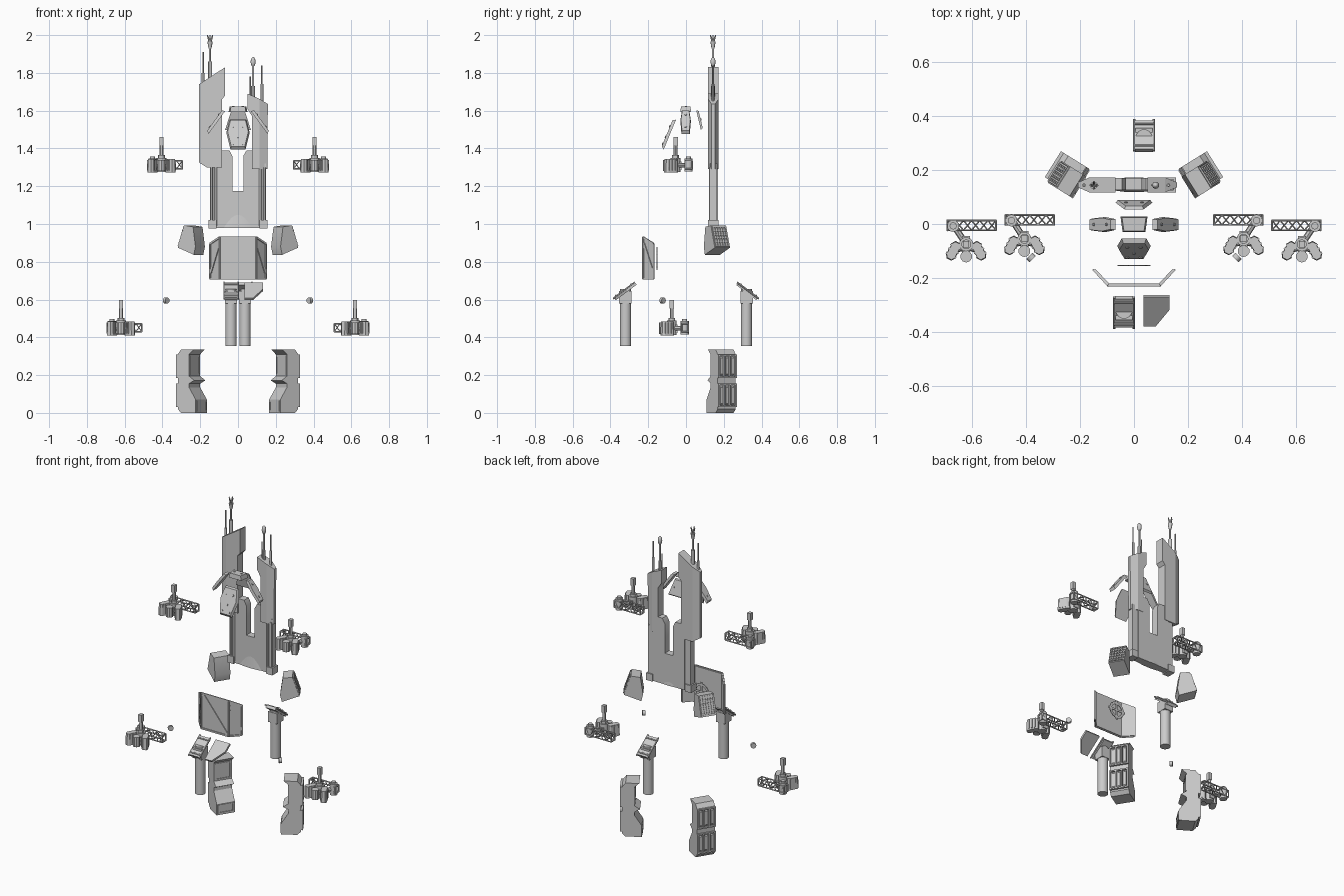
import bpy, bmesh, math
from mathutils import Matrix, Vector as V

if "Cube" in bpy.data.objects:
    bpy.data.objects.remove(bpy.data.objects["Cube"])

def frame(o, u, v):
    """Local axes u, v and u x v placed at o."""
    u, v = V(u).normalized(), V(v).normalized()
    m = Matrix((u, v, u.cross(v))).transposed().to_4x4()
    m.translation = V(o)
    return m

XZ = frame((0, 0, 0), (1, 0, 0), (0, 0, 1))      # depth runs along -y
XY = Matrix.Identity(4)

def prism(bm, m, pts, d0, d1, taper=1):
    c = sum((V(p) for p in pts), V((0, 0))) / len(pts)
    lo = [bm.verts.new(m @ V((x, y, d0))) for x, y in pts]
    hi = [bm.verts.new(m @ V((c.x + (x - c.x) * taper, c.y + (y - c.y) * taper, d1))) for x, y in pts]
    n = len(pts)
    f = [bm.faces.new(lo[::-1]), bm.faces.new(hi)]
    f += [bm.faces.new((lo[i], lo[(i + 1) % n], hi[(i + 1) % n], hi[i])) for i in range(n)]
    bmesh.ops.recalc_face_normals(bm, faces=f)
    return lo + hi

def box(bm, m, u0, u1, v0, v1, w0, w1, taper=1):
    return prism(bm, m, [(u0, v0), (u1, v0), (u1, v1), (u0, v1)], w0, w1, taper)

def rod(bm, p, q, r, r2=None, n=12):
    p, q = V(p), V(q)
    rot = (q - p).to_track_quat('Z', 'Y').to_matrix().to_4x4()
    bmesh.ops.create_cone(bm, cap_ends=True, segments=n, radius1=r, radius2=r if r2 is None else r2,
                          depth=(q - p).length, matrix=Matrix.Translation((p + q) / 2) @ rot)

def strip(bm, m, a, b, wid, d0, d1):
    a, b = V(a), V(b)
    t = (b - a).normalized() * wid / 2
    s = V((-t.y, t.x))
    prism(bm, m, [a + s, a - s, b - s, b + s], d0, d1)

def finish(bm, name, m=None, flip=False):
    me = bpy.data.meshes.new(name)
    b = bm.copy()
    if m is not None:
        b.transform(m)
    if flip:
        bmesh.ops.reverse_faces(b, faces=b.faces[:])
    b.to_mesh(me)
    b.free()
    ob = bpy.data.objects.new(name, me)
    bpy.context.collection.objects.link(ob)
    bpy.ops.object.select_all(action='DESELECT')
    ob.select_set(True)
    bpy.context.view_layer.objects.active = ob
    bpy.ops.object.shade_smooth_by_angle(angle=math.radians(30))

MX = Matrix.Scale(-1, 4, (1, 0, 0))
def pair(bm, name, m=XY):
    finish(bm, name + "_left", m)
    finish(bm, name + "_right", MX @ m, True)

# Tower: slotted centre plate with flared skirt and side columns
bm = bmesh.new()
prism(bm, XZ, [(-.11, .98), (.11, .98), (.11, 1.39), (.045, 1.39), (.028, 1.36), (.028, 1.175),
               (-.03, 1.175), (-.03, 1.36), (-.045, 1.39), (-.11, 1.39)], -.17, -.125)
bmesh.ops.create_cone(bm, cap_ends=True, segments=32, radius1=.11, radius2=.025, depth=.195,
                      matrix=Matrix.Translation((0, .145, 1.0775)) @ Matrix.Diagonal((1, .25, 1, 1)))
for s in (-1, 1):
    a, b = sorted((s * .11, s * .148))
    box(bm, XZ, a, b, .98, 1.32, -.165, -.128)
    for x in (.118, .14):
        rod(bm, (s * x, .128, .99), (s * x, .128, 1.3), .007)
    a, b = sorted((s * .113, s * .156))
    box(bm, XZ, a, b, .975, 1.02, -.172, -.117)
finish(bm, "tower_base")

# Tower blades with tapered outer edges
def blade(name, body, edge, tip):
    bm = bmesh.new()
    prism(bm, XZ, body, -.172, -.117)
    for v in prism(bm, XZ, edge, -.172, -.117):
        if abs(v.co.x) > tip:
            v.co.y = .1445 + (v.co.y - .1445) * .35
    return bm
bm = blade("left", [(-.165, 1.3), (-.085, 1.3), (-.085, 1.66), (-.068, 1.68), (-.068, 1.83), (-.165, 1.767)],
           [(-.206, 1.325), (-.165, 1.3), (-.165, 1.767), (-.206, 1.74)], .2)
finish(bm, "tall_blade")
bm = blade("right", [(.05, 1.69), (.05, 1.61), (.075, 1.57), (.075, 1.29), (.115, 1.29), (.115, 1.662)],
           [(.115, 1.29), (.155, 1.29), (.158, 1.635), (.115, 1.662)], .15)
finish(bm, "short_blade")

# Antennas
bm = bmesh.new()
Y = .143
for x, z0, z1, r in ((-.148, 1.75, 1.86, .011), (-.148, 1.85, 1.96, .006), (-.185, 1.72, 1.91, .004),
                     (.08, 1.65, 1.73, .01), (.08, 1.72, 1.85, .006), (.127, 1.63, 1.84, .004), (.065, 1.65, 1.78, .003),
                     (.127, 1.63, 1.74, .007), (-.185, 1.72, 1.8, .007)):
    rod(bm, (x, Y, z0), (x, Y, z1), r)
rod(bm, (-.148, Y, 1.93), (-.148, Y, 1.965), .008, .014)
for k in range(4):
    a = k * math.pi / 2
    rod(bm, (-.148, Y, 1.955), (-.148 + .014 * math.cos(a), Y + .014 * math.sin(a), 2.0), .006, .003, 6)
bmesh.ops.create_uvsphere(bm, u_segments=16, v_segments=10, radius=1,
                          matrix=Matrix.Translation((.08, Y, 1.858)) @ Matrix.Diagonal((.013, .013, .026, 1)))
finish(bm, "antennas")

# Floating armour plates round the head position
def plate(m, pts, t, rivets):
    bm = bmesh.new()
    prism(bm, m, pts, -t, 0, .88)
    for u, v in rivets:
        rod(bm, m @ V((u, v, -.002)), m @ V((u, v, .004)), .006, n=8)
    return bm
finish(plate(frame((0, -.1, 1.48), (1, 0, 0), (0, .38, .92)),
             [(-.04, -.085), (.04, -.085), (.062, .01), (.045, .085), (-.045, .085), (-.062, .01)], .016,
             [(-.025, .04), (.025, .04), (0, -.02), (-.025, -.06), (.025, -.06)]), "front_plate")
finish(plate(frame((0, .078, 1.553), (-1, 0, 0), (0, -.23, .97)),
             [(-.068, -.053), (.068, -.053), (.035, .053), (-.035, .053)], .012, [(-.03, 0), (.03, 0)]), "back_plate")
finish(plate(frame((0, 0, 1.622), (1, 0, 0), (0, 1, 0)),
             [(-.042, -.03), (.042, -.03), (.05, .027), (-.05, .027)], .028, [(-.025, 0), (.025, 0)]), "top_plate")
pair(plate(frame((-.125, -.002, 1.547), (0, -1, 0), (.59, 0, .81)),
           [(-.022, -.075), (.022, -.075), (.028, .01), (.02, .075), (-.02, .075), (-.028, .01)], .016,
           [(0, -.04), (0, .04)]), "side_plate")

# Hip pods and leg armour are turned toward the centre line
T = (.85, -.53, 0)
bm = bmesh.new()
m = frame((-.26, .228, 0), T, (0, 0, 1))
prism(bm, m, [(-.01, .875), (.03, .993), (.085, .985), (.1, .88), (.09, .837)], 0, .095)
g = frame(m @ V((-.01, .875, 0)), m.to_3x3() @ V((0, 0, 1)), m.to_3x3() @ V((.04, .118, 0)))
for k in range(6):
    box(bm, g, .006 + k * .0155, .012 + k * .0155, .008, .118, -.004, .006)
    box(bm, g, .004, .091, .006 + k * .021, .012 + k * .021, -.004, .006)
pair(bm, "hip_pod")

bm = bmesh.new()
m = frame((-.268, .268, 0), T, (0, 0, 1))
prism(bm, m, [(.01, .02), (.03, 0), (.122, 0), (.122, .07), (.08, .135), (.08, .155), (.112, .172),
              (.08, .195), (.08, .31), (.108, .335), (.03, .335), (.01, .31)], 0, .112)
for z0, z1 in ((.03, .155), (.185, .31)):        # vents on the back
    for w in (0, .035, .07, .105):
        box(bm, m, -.002, .014, z0, z1, w, w + .008)
    for z in (z0, z1 - .008):
        box(bm, m, -.002, .014, z, z + .008, 0, .112)
    for k in range(3):
        prism(bm, m, [(.012, z0 + .01), (.004, z0 + .02), (.004, z1 - .02), (.012, z1 - .01)],
              .014 + k * .035, .028 + k * .035)
for z0, z1, u in ((.2, .305, .08), (.008, .065, .122)):  # raised frames on the front
    for w in (.006, .098):
        box(bm, m, u - .002, u + .004, z0, z1, w, w + .008)
    for z in (z0, z1 - .008):
        box(bm, m, u - .002, u + .004, z, z + .008, .006, .106)
pair(bm, "leg_armour")

# Bent chest shield with raised borders and straps
def border(bm, m, pts):
    for a, b in zip(pts, pts[1:] + pts[:1]):
        strip(bm, m, a, b, .01, -.001, .005)
bm = bmesh.new()
m = frame((0, -.226, 0), (1, 0, 0), (0, 0, 1))
pts = [(-.095, .71), (.095, .71), (.095, .93), (-.095, .93)]
prism(bm, m, pts, -.006, 0)
border(bm, m, pts)
strip(bm, m, (-.085, .925), (.085, .715), .02, -.001, .005)
finish(bm, "chest_shield")
bm = bmesh.new()
m = frame((.095, -.226, 0), (.052, .056, 0), (0, 0, 1))
pts = [(0, .71), (.076, .71), (.076, .895), (0, .93)]
prism(bm, m, pts, -.006, 0)
border(bm, m, pts)
strip(bm, m, (.003, .9), (.073, .74), .014, -.001, .005)
finish(bm, "chest_wing_right")
finish(bm, "chest_wing_left", MX, True)

# Plain ring with spokes behind the shield
bm = bmesh.new()
m = frame((0, -.153, .818), (1, 0, 0), (0, 0, 1))
ring = [V((.045 * math.cos(k * math.pi / 8), .045 * math.sin(k * math.pi / 8))) for k in range(16)]
for a, b in zip(ring, ring[1:] + ring[:1]):
    strip(bm, m, a, b, .016, -.002, .002)
for p in ring[::4]:
    strip(bm, m, p * 1.35, -p, .012, -.002, .002)
finish(bm, "rear_ring")

# Cylinder posts with sloped caps, front one and its half-turn copy
bm = bmesh.new()
rod(bm, (-.037, -.32, .355), (-.037, -.32, .655), .03, n=24)
box(bm, XY, -.068, -.006, -.354, -.288, .58, .645)
m = frame((-.037, -.328, .648), (1, 0, 0), (0, .8, .6))
box(bm, m, -.034, .034, -.066, .066, -.014, .004)
for s in (-.036, .036):
    rod(bm, m @ V((s, -.072, 0)), m @ V((s, .072, 0)), .005, n=8)
for v in (-.05, .05):
    rod(bm, m @ V((-.036, v, .004)), m @ V((.036, v, .004)), .005, n=8)
finish(bm, "front_post")
finish(bm, "back_post", Matrix.Rotation(math.pi, 4, 'Z'))

# Loose sloped plate beside the front post
bm = bmesh.new()
prism(bm, frame((.08, -.323, .648), (1, 0, 0), (0, .8, .6)),
      [(-.045, .068), (.052, .068), (.052, .01), (0, -.068), (-.045, -.068)], -.012, .002)
finish(bm, "shoulder_panel")

# Small discs
bm = bmesh.new()
rod(bm, (-.386, -.118, .595), (-.374, -.13, .595), .016, n=16)
pair(bm, "small_disc")

# Crane units: hub, mast, splayed pods, turret and lattice boom
bm = bmesh.new()
rod(bm, (0, 0, .005), (0, 0, .08), .026, n=16)
rod(bm, (0, 0, .07), (0, 0, .15), .01)
rod(bm, (0, 0, .075), (0, 0, .095), .018)
box(bm, XY, -.011, .011, -.012, .012, .145, .19)
rod(bm, (0, -.045, .01), (0, -.045, .07), .022, n=10)
box(bm, XY, -.015, .015, -.05, .03, .015, .06)
for s in (-1, 1):
    p = Matrix.Translation((s * .047, -.024, 0)) @ Matrix.Rotation(s * math.radians(28), 4, 'Z')
    prism(bm, p, [(-.018, -.024), (-.01, -.036), (.01, -.036), (.018, -.024),
                  (.018, .024), (.01, .036), (-.01, .036), (-.018, .024)], .003, .075, .92)
    for v in (-.018, 0, .018):
        box(bm, p, -.021, .021, v - .004, v + .004, .012, .07)
    rod(bm, (0, -.01, .035), (s * .045, -.02, .035), .012, n=8)
rod(bm, (-.048, .068, .008), (-.048, .068, .078), .022, n=16)
rod(bm, (-.048, .068, .078), (-.048, .068, .088), .013, n=16)
rod(bm, (0, 0, .04), (-.045, .068, .04), .012, n=8)
xs = [-.07 + .03 * k for k in range(7)]
ends = [(.052, .022), (.088, .022), (.088, .064), (.052, .064)]
for (a, b), (c, d) in zip(ends, ends[1:] + ends[:1]):
    rod(bm, (xs[0], a, b), (xs[-1], a, b), .004, n=6)
    for k in range(6):
        e, f = ((a, b), (c, d)) if k % 2 else ((c, d), (a, b))
        rod(bm, (xs[k], *e), (xs[k + 1], *f), .0028, n=5)
    for x in (xs[0], xs[-1]):
        rod(bm, (x, a, b), (x, c, d), .004, n=6)
pair(bm, "upper_crane_unit", Matrix.Translation((-.405, -.055, 1.27)))
pair(bm, "lower_crane_unit", Matrix.Translation((-.62, -.075, .408)))
